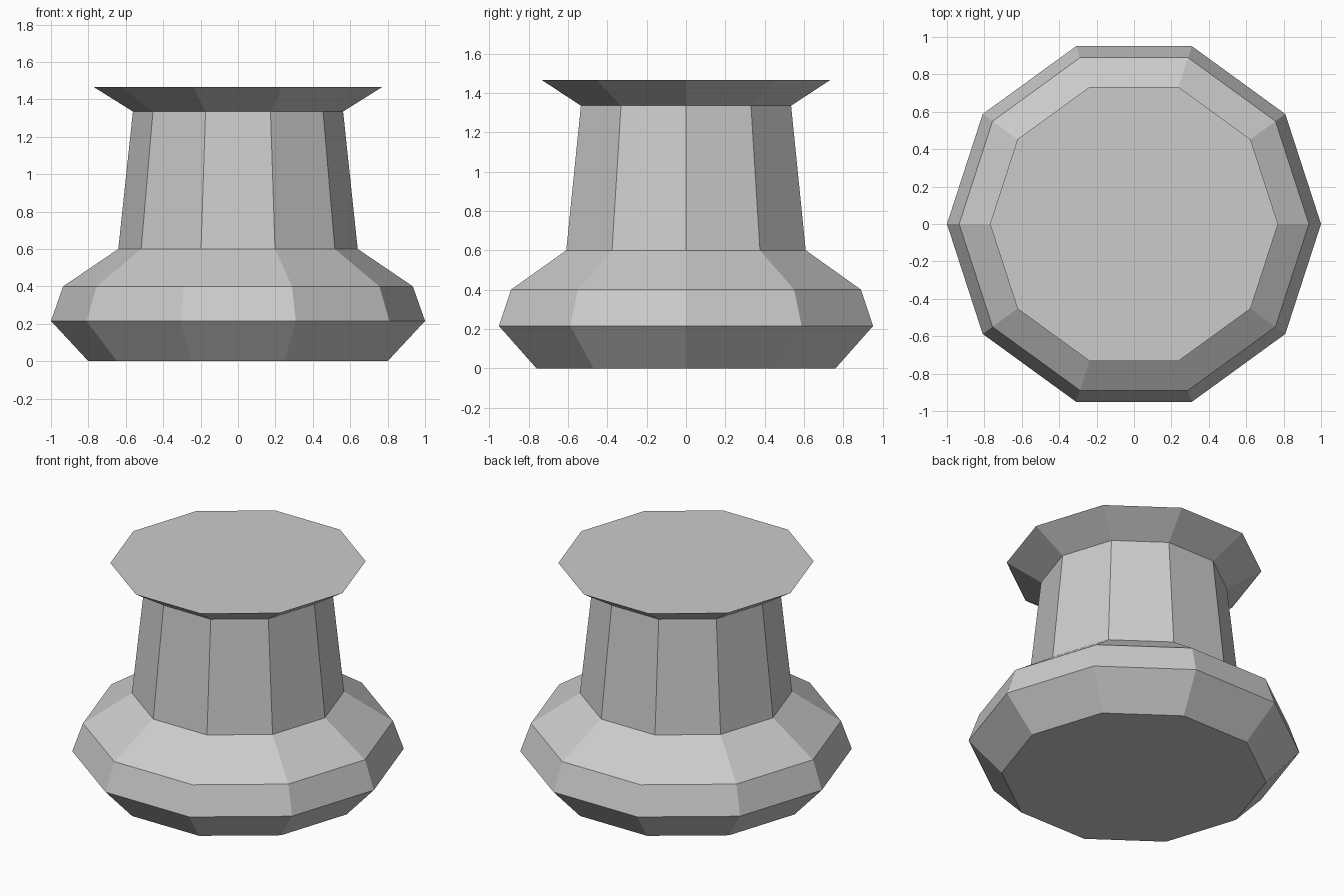
import bpy
import bmesh
from math import cos, sin, tau

cube = bpy.data.objects.get("Cube")
if cube:
    bpy.data.objects.remove(cube, do_unlink=True)

SIDES = 10

# Single flat colour
grey = bpy.data.materials.new("light_grey")
grey.use_nodes = True
colour = (0.6, 0.6, 0.6, 1.0)
grey.diffuse_color = colour
grey.node_tree.nodes["Principled BSDF"].inputs["Base Color"].default_value = colour


def lathe(name, profile):
    """Ten-sided flat-shaded solid from (radius, height) pairs, capped at both ends."""
    bm = bmesh.new()
    rings = [[bm.verts.new((r * cos(tau * i / SIDES), r * sin(tau * i / SIDES), z))
              for i in range(SIDES)] for r, z in profile]
    for low, high in zip(rings, rings[1:]):
        for i in range(SIDES):
            j = (i + 1) % SIDES
            bm.faces.new((low[i], low[j], high[j], high[i]))
    bm.faces.new(rings[0][::-1])
    bm.faces.new(rings[-1])
    mesh = bpy.data.meshes.new(name)
    bm.to_mesh(mesh)
    bm.free()
    mesh.materials.append(grey)
    obj = bpy.data.objects.new(name, mesh)
    bpy.context.collection.objects.link(obj)
    return obj


# Bulging base, tapered neck and flared flat top in one closed surface
lathe("pedestal", [
    (0.80, 0.0),
    (1.00, 0.215),
    (0.935, 0.40),
    (0.64, 0.60),
    (0.562, 1.335),
    (0.77, 1.465),
])
